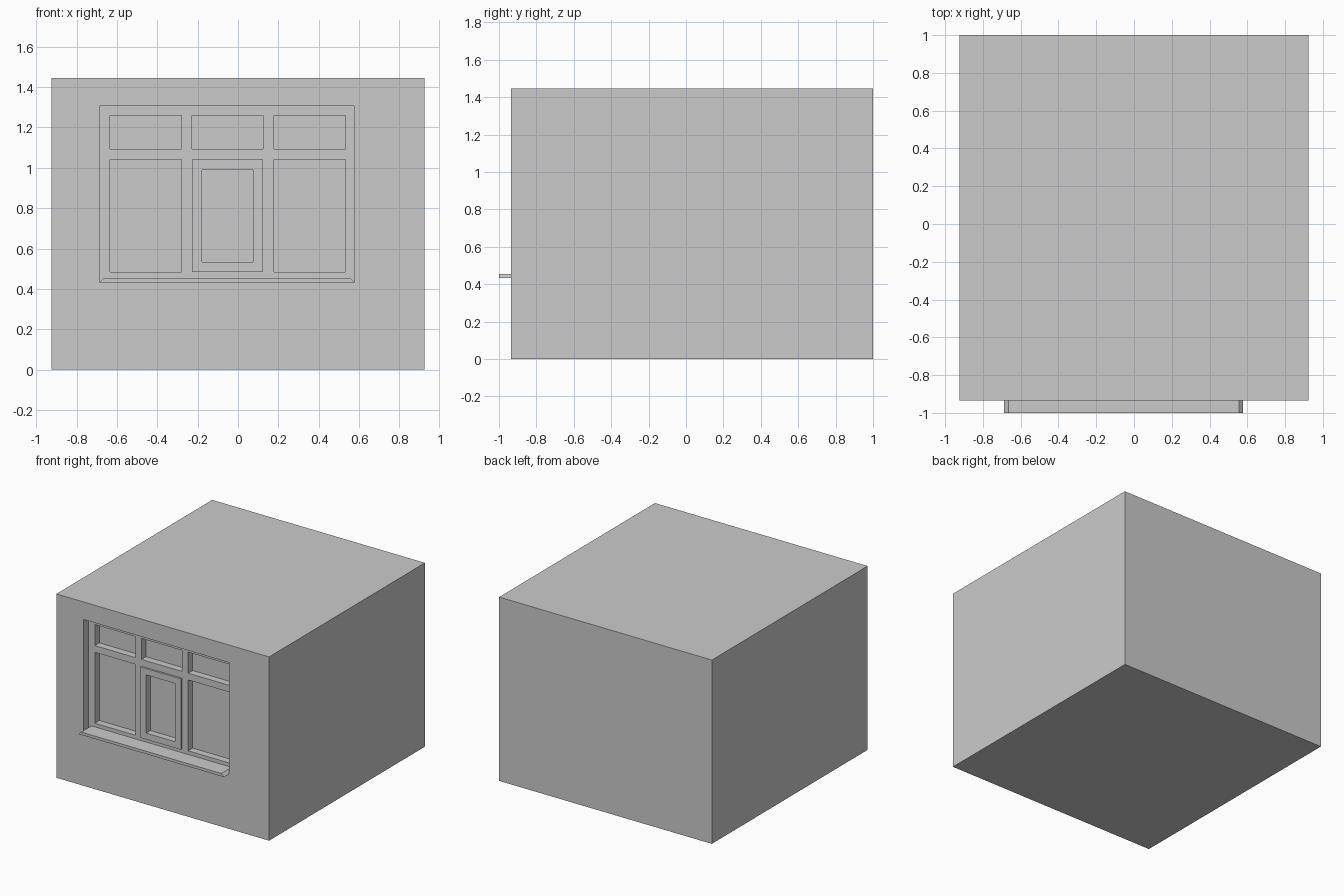
import bpy, bmesh

if "Cube" in bpy.data.objects:
    bpy.data.objects.remove(bpy.data.objects["Cube"])

WALL_Y, FRAME_Y, SASH_Y = -0.935, -0.873, -0.888
OPEN = (-0.687, 0.578, 0.432, 1.307)      # x0, x1, z0, z1
SASH = (-0.228, 0.125, 0.483, 1.04)
SASH_HOLE = (-0.178, 0.075, 0.533, 0.99)
COLUMNS = [(-0.634, -0.281), (-0.228, 0.125), (0.178, 0.532)]


def prism(name, profile, y0, y1):
    """Extrude an (x, z) outline from y0 back to y1."""
    bm = bmesh.new()
    face = bm.faces.new([bm.verts.new((x, y0, z)) for x, z in profile])
    new = bmesh.ops.extrude_face_region(bm, geom=[face])["geom"]
    verts = [v for v in new if isinstance(v, bmesh.types.BMVert)]
    bmesh.ops.translate(bm, verts=verts, vec=(0, y1 - y0, 0))
    bmesh.ops.recalc_face_normals(bm, faces=bm.faces)
    mesh = bpy.data.meshes.new(name)
    bm.to_mesh(mesh)
    bm.free()
    obj = bpy.data.objects.new(name, mesh)
    bpy.context.collection.objects.link(obj)
    return obj


def box(name, rect, y0, y1):
    x0, x1, z0, z1 = rect
    return prism(name, [(x0, z0), (x1, z0), (x1, z1), (x0, z1)], y0, y1)


def cut(target, rect, y0, y1):
    """Cut a rectangular recess and discard the cutter."""
    cutter = box("cutter", rect, y0, y1)
    cutter.hide_render = True
    mod = target.modifiers.new("recess", 'BOOLEAN')
    mod.operation, mod.solver, mod.object = 'DIFFERENCE', 'EXACT', cutter
    bpy.context.view_layer.objects.active = target
    bpy.ops.object.modifier_apply(modifier=mod.name)
    bpy.data.objects.remove(cutter, do_unlink=True)


# House block with the window reveal cut back to the frame face
house = box("house_block", (-0.925, 0.925, 0, 1.445), WALL_Y, 1.0)
cut(house, OPEN, WALL_Y - 0.1, FRAME_Y)

# Recessed panes: three top lights and two tall side lights
for i, (x0, x1) in enumerate(COLUMNS):
    cut(house, (x0, x1, 1.093, 1.258), FRAME_Y - 0.02, -0.817)
    if i != 1:
        cut(house, (x0, x1, 0.483, 1.04), FRAME_Y - 0.02, -0.817)

# Raised opening sash in the middle, with its own pane
cut(house, SASH_HOLE, FRAME_Y - 0.02, -0.835)
sash = box("window_sash", SASH, SASH_Y, FRAME_Y + 0.005)
cut(sash, SASH_HOLE, SASH_Y - 0.05, FRAME_Y + 0.05)

# Projecting sill with chamfered ends
x0, x1, z0, _ = OPEN
prism("window_sill", [(x0, z0), (x1, z0), (x1 - 0.023, z0 + 0.022), (x0 + 0.023, z0 + 0.022)],
      -1.0, FRAME_Y)
